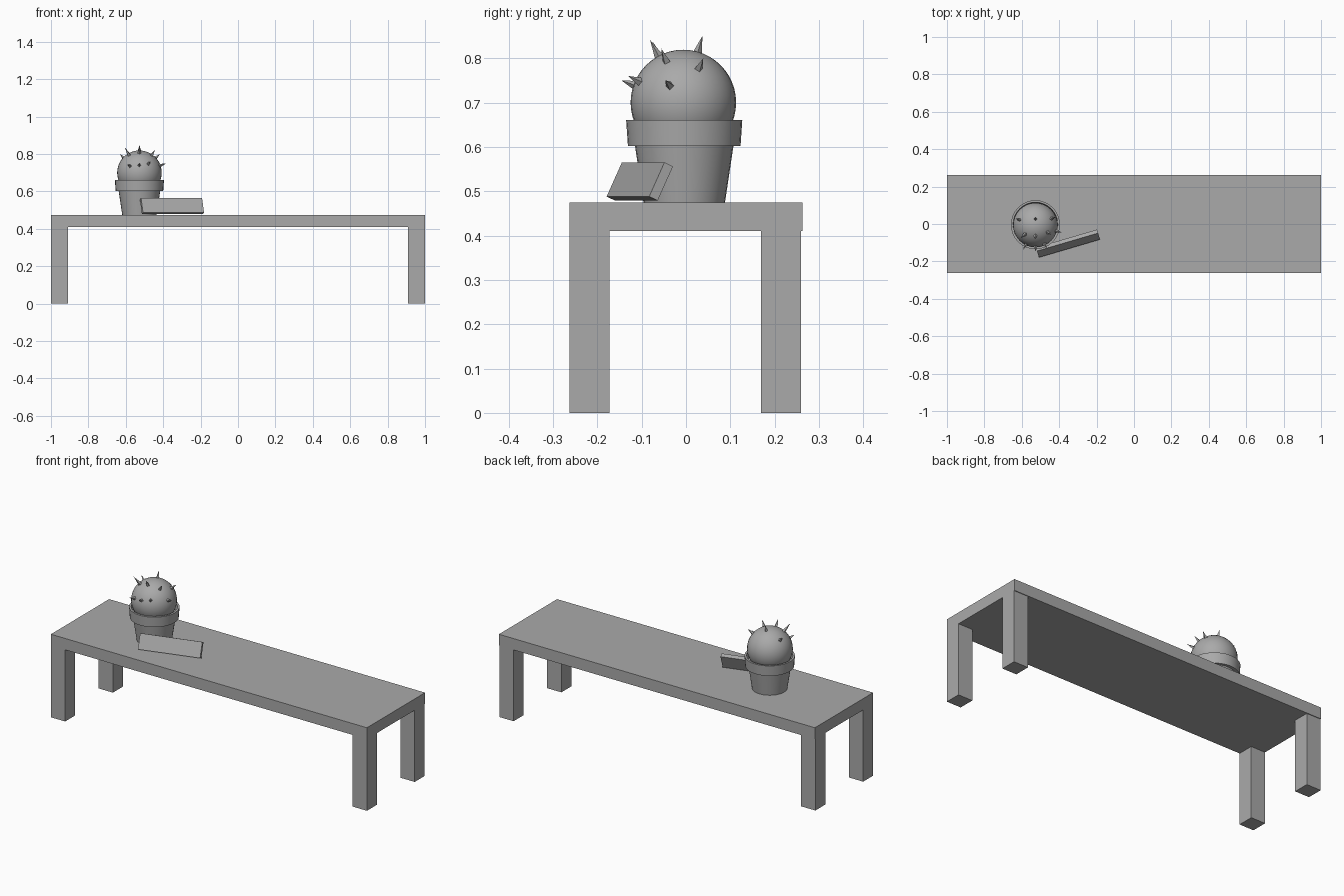
import bpy
import bmesh
import math
from mathutils import Matrix, Vector

default = bpy.data.objects.get("Cube")
if default:
    bpy.data.objects.remove(default, do_unlink=True)

# One shared grey
GREY = (0.4, 0.4, 0.4, 1.0)
grey = bpy.data.materials.new("plain_grey")
grey.use_nodes = True
grey.diffuse_color = GREY
grey.node_tree.nodes["Principled BSDF"].inputs["Base Color"].default_value = GREY


def add_object(name, bm, smooth=False):
    bmesh.ops.recalc_face_normals(bm, faces=bm.faces)
    mesh = bpy.data.meshes.new(name)
    bm.to_mesh(mesh)
    bm.free()
    mesh.materials.append(grey)
    obj = bpy.data.objects.new(name, mesh)
    bpy.context.collection.objects.link(obj)
    if smooth:
        bpy.ops.object.select_all(action="DESELECT")
        obj.select_set(True)
        bpy.context.view_layer.objects.active = obj
        bpy.ops.object.shade_smooth_by_angle(angle=math.radians(30))
    return obj


def box(name, low, high):
    low, high = Vector(low), Vector(high)
    bm = bmesh.new()
    bmesh.ops.create_cube(bm, size=1, matrix=Matrix.Translation((low + high) / 2)
                          @ Matrix.Diagonal((*(high - low), 1)))
    return add_object(name, bm)


def lathe(name, profile, centre, steps=32):
    bm = bmesh.new()
    verts = [bm.verts.new((r, 0, z)) for r, z in profile]
    edges = [bm.edges.new(pair) for pair in zip(verts, verts[1:])]
    bmesh.ops.spin(bm, geom=verts + edges, cent=(0, 0, 0), axis=(0, 0, 1),
                   angle=math.tau, steps=steps)
    bmesh.ops.remove_doubles(bm, verts=bm.verts, dist=0.0001)
    bmesh.ops.translate(bm, verts=bm.verts, vec=centre)
    return add_object(name, bm, smooth=True)


# Table top and legs
TOP, UNDER, LEG = 0.475, 0.41, 0.09
box("table_top", (-1, -0.263, UNDER), (1, 0.263, TOP))
for side, x in (("right", -1), ("left", 1 - LEG)):
    for end, y in (("front", -0.263), ("back", 0.169)):
        box(f"{end}_{side}_leg", (x, y, 0), (x + LEG, y + LEG, UNDER))

# Tapered pot with an overhanging, open rim
POT = Vector((-0.527, -0.004, 0))
lathe("pot", [(0, TOP), (0.092, TOP), (0.111, 0.602), (0.127, 0.602),
              (0.131, 0.661), (0.12, 0.661), (0.117, 0.625), (0, 0.625)], POT)

# Round cactus body
centre = POT + Vector((0, -0.002, 0.7))
RADIUS = 0.119
bm = bmesh.new()
bmesh.ops.create_uvsphere(bm, u_segments=32, v_segments=24, radius=RADIUS,
                          matrix=Matrix.Translation(centre))
add_object("cactus_body", bm, smooth=True)

# Spines, each given by its tip relative to the body centre
tips = [(0, 0.043, 0.15), (-0.08, -0.07, 0.138), (0.084, -0.05, 0.122),
        (0.11, 0.045, 0.1), (0.143, -0.04, 0.05), (0, -0.14, 0.05),
        (-0.065, -0.132, 0.045), (0.06, -0.125, 0.06),
        (0, -0.075, 0.141), (-0.105, 0.035, 0.1)]
bm = bmesh.new()
for tip in map(Vector, tips):
    out = tip.normalized()
    root = out * (RADIUS - 0.006)
    length = (tip - root).length
    bmesh.ops.create_cone(bm, segments=4, radius1=0.011, radius2=0, depth=length,
                          cap_ends=True,
                          matrix=Matrix.Translation(centre + (root + tip) / 2)
                          @ out.to_track_quat("Z", "Y").to_matrix().to_4x4())
bmesh.ops.remove_doubles(bm, verts=bm.verts, dist=0.0001)
add_object("cactus_spines", bm)

# Flat plaque leaning back against the pot
plaque = box("leaning_plaque", (-0.17, 0, 0), (0.17, 0.022, 0.085))
plaque.matrix_world = (Matrix.Translation((-0.345, -0.131, 0.488))
                       @ Matrix.Rotation(math.radians(16.4), 4, "Z")
                       @ Matrix.Rotation(math.radians(-25), 4, "X"))
